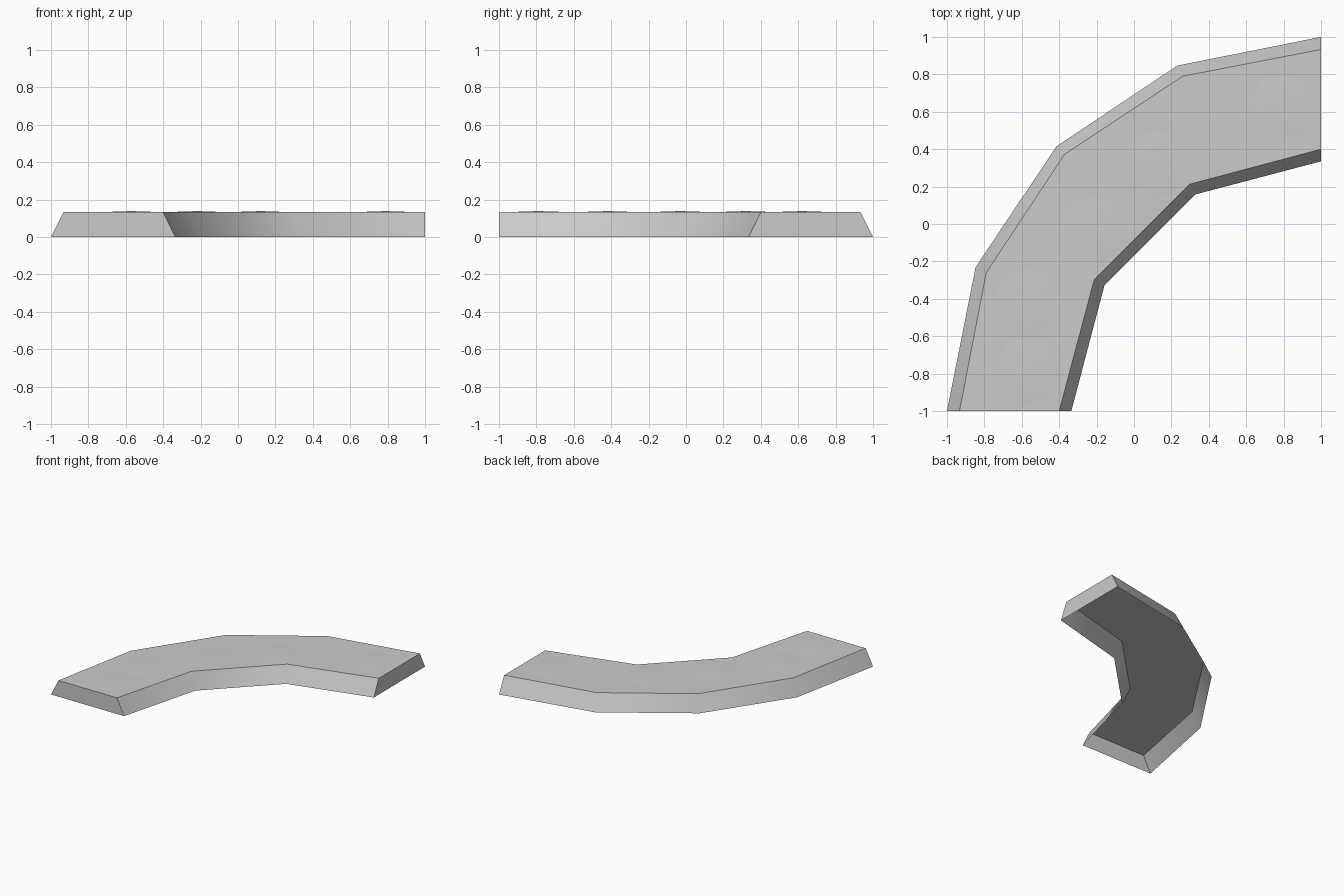
import bpy, bmesh, math

cube = bpy.data.objects.get("Cube")
if cube:
    bpy.data.objects.remove(cube, do_unlink=True)

HEIGHT = 0.133

stone = bpy.data.materials.new("plain grey")
stone.use_nodes = True
GREY = (0.6, 0.6, 0.6, 1)
stone.diffuse_color = GREY
stone.node_tree.nodes["Principled BSDF"].inputs["Base Color"].default_value = GREY


def finish(bm, name):
    mesh = bpy.data.meshes.new(name)
    bm.to_mesh(mesh)
    bm.free()
    mesh.materials.append(stone)
    obj = bpy.data.objects.new(name, mesh)
    bpy.context.collection.objects.link(obj)
    bpy.ops.object.select_all(action='DESELECT')
    obj.select_set(True)
    bpy.context.view_layer.objects.active = obj
    bpy.ops.object.shade_smooth_by_angle(angle=math.radians(40))


def mirrored(half, middle=()):
    """Complete an edge by reflecting it over the bend's diagonal."""
    return half + list(middle) + [(-y, -x) for x, y in reversed(half)]


# Plan outlines of the bend: wide foot and inset top
outer_foot = mirrored([(-1, -1), (-0.847, -0.232)], [(-0.415, 0.415)])
outer_top = mirrored([(-0.933, -1), (-0.79, -0.26)], [(-0.372, 0.372)])
inner_foot = mirrored([(-0.335, -1), (-0.158, -0.328)])
inner_top = mirrored([(-0.4, -1), (-0.213, -0.298)])

# Curved slab: sloping long sides, upright ends, flat top, open underneath
bm = bmesh.new()
foot = [bm.verts.new((x, y, 0)) for x, y in outer_foot + inner_foot[::-1]]
top = [bm.verts.new((x, y, HEIGHT)) for x, y in outer_top + inner_top[::-1]]
count = len(foot)
for i in range(count):
    j = (i + 1) % count
    bm.faces.new((foot[j], foot[i], top[i], top[j]))
bm.faces.new(top[::-1])
finish(bm, "curved_slab")

# Barely raised swellings along the top
for x, y in [(-0.57, -0.79), (-0.57, -0.42), (-0.22, -0.03), (0.12, 0.32), (0.79, 0.62)]:
    bm = bmesh.new()
    bmesh.ops.create_cone(bm, segments=10, radius1=0.18, radius2=0, depth=0.006)
    bmesh.ops.remove_doubles(bm, verts=bm.verts, dist=0.001)
    bmesh.ops.translate(bm, verts=bm.verts, vec=(x, y, HEIGHT + 0.003))
    finish(bm, "top_swelling")
